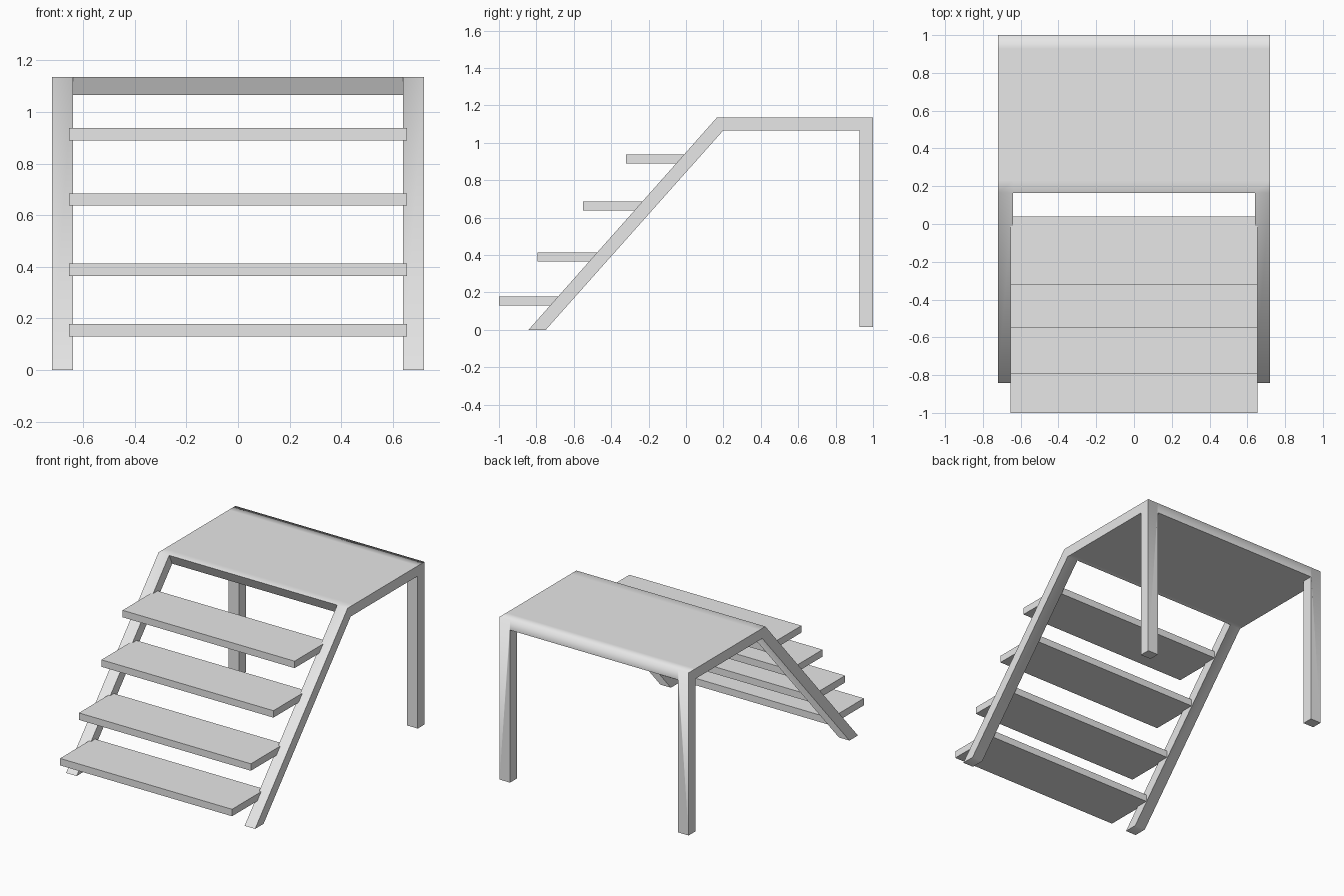
import bpy
import bmesh
import math
from mathutils import Vector

old = bpy.data.objects.get("Cube")
if old:
    bpy.data.objects.remove(old, do_unlink=True)

# Single plain finish
paint = bpy.data.materials.new("light_grey")
paint.use_nodes = True
GREY = (0.8, 0.8, 0.8, 1)
paint.diffuse_color = GREY
paint.node_tree.nodes["Principled BSDF"].inputs["Base Color"].default_value = GREY


def add_object(name, bm):
    mesh = bpy.data.meshes.new(name)
    bm.to_mesh(mesh)
    bm.free()
    mesh.materials.append(paint)
    obj = bpy.data.objects.new(name, mesh)
    bpy.context.collection.objects.link(obj)
    return obj


def extrude_cells(bm, strips):
    """Extrude side-profile quads along x, keeping only the outer skin."""
    quads = {}
    for x0, x1, cells in strips:
        for cell in cells:
            a = [(x0, y, z) for y, z in cell]
            b = [(x1, y, z) for y, z in cell]
            sides = [(a[i], a[i - 1], b[i - 1], b[i]) for i in range(4)]
            for quad in [tuple(a), tuple(reversed(b))] + sides:
                quads.setdefault(frozenset(quad), []).append(quad)
    verts = {}
    for shared in quads.values():
        if len(shared) == 1:
            corners = [verts.setdefault(p, None) or verts.update({p: bm.verts.new(p)}) or verts[p]
                       for p in shared[0]]
            bm.faces.new(corners)
    bmesh.ops.recalc_face_normals(bm, faces=bm.faces)


# Frame: sloped stringers, top platform and rear legs in one piece
HALF, INNER = 0.72, 0.64
TOP, UNDER, FOOT = 1.135, 1.065, 0.015
BACK, LEG = 1.0, 0.927
FRONT_TOP, FRONT_UNDER, BEND = 0.165, 0.198, 0.23

stringer = [(-0.842, 0), (-0.75, 0), (FRONT_UNDER, UNDER), (FRONT_TOP, TOP)]
nose = [(FRONT_TOP, TOP), (FRONT_UNDER, UNDER), (BEND, UNDER), (BEND, TOP)]
deck = [(BEND, TOP), (BEND, UNDER), (LEG, UNDER), (LEG, TOP)]
corner = [(LEG, TOP), (LEG, UNDER), (BACK, UNDER), (BACK, TOP)]
leg = [(LEG, UNDER), (LEG, FOOT), (BACK, FOOT), (BACK, UNDER)]
full = [stringer, nose, deck, corner, leg]

bm = bmesh.new()
extrude_cells(bm, [(-HALF, -INNER, full),
                   (-INNER, INNER, [nose, deck, corner]),
                   (INNER, HALF, full)])


# Merge each rear leg face with the corner above it
def is_leg_joint(e):
    mid = (e.verts[0].co + e.verts[1].co) / 2
    return abs(mid.z - UNDER) < 1e-4 and abs(mid.x) > INNER + 0.01 and mid.y > LEG + 0.01


bmesh.ops.dissolve_edges(bm, edges=[e for e in bm.edges if is_leg_joint(e)], use_verts=True)

# Soft bends along the top, sharp edges elsewhere
for f in bm.faces:
    f.smooth = True
for e in bm.edges:
    rear_bend = all((v.co - Vector((v.co.x, BACK, TOP))).length < 1e-4 for v in e.verts)
    e.smooth = rear_bend or e.calc_face_angle(math.pi) < math.radians(55)
add_object("platform_frame", bm)

# Four treads, each resting against the stringers
DEPTH, THICK, TREAD_HALF = 0.36, 0.048, 0.655
for n, (front, base) in enumerate([(-1, 0.13), (-0.795, 0.365), (-0.55, 0.637), (-0.32, 0.89)]):
    bm = bmesh.new()
    tread = [(front, base), (front + DEPTH, base),
             (front + DEPTH, base + THICK), (front, base + THICK)]
    extrude_cells(bm, [(-TREAD_HALF, TREAD_HALF, [tread])])
    add_object(f"step_{n + 1}", bm)
